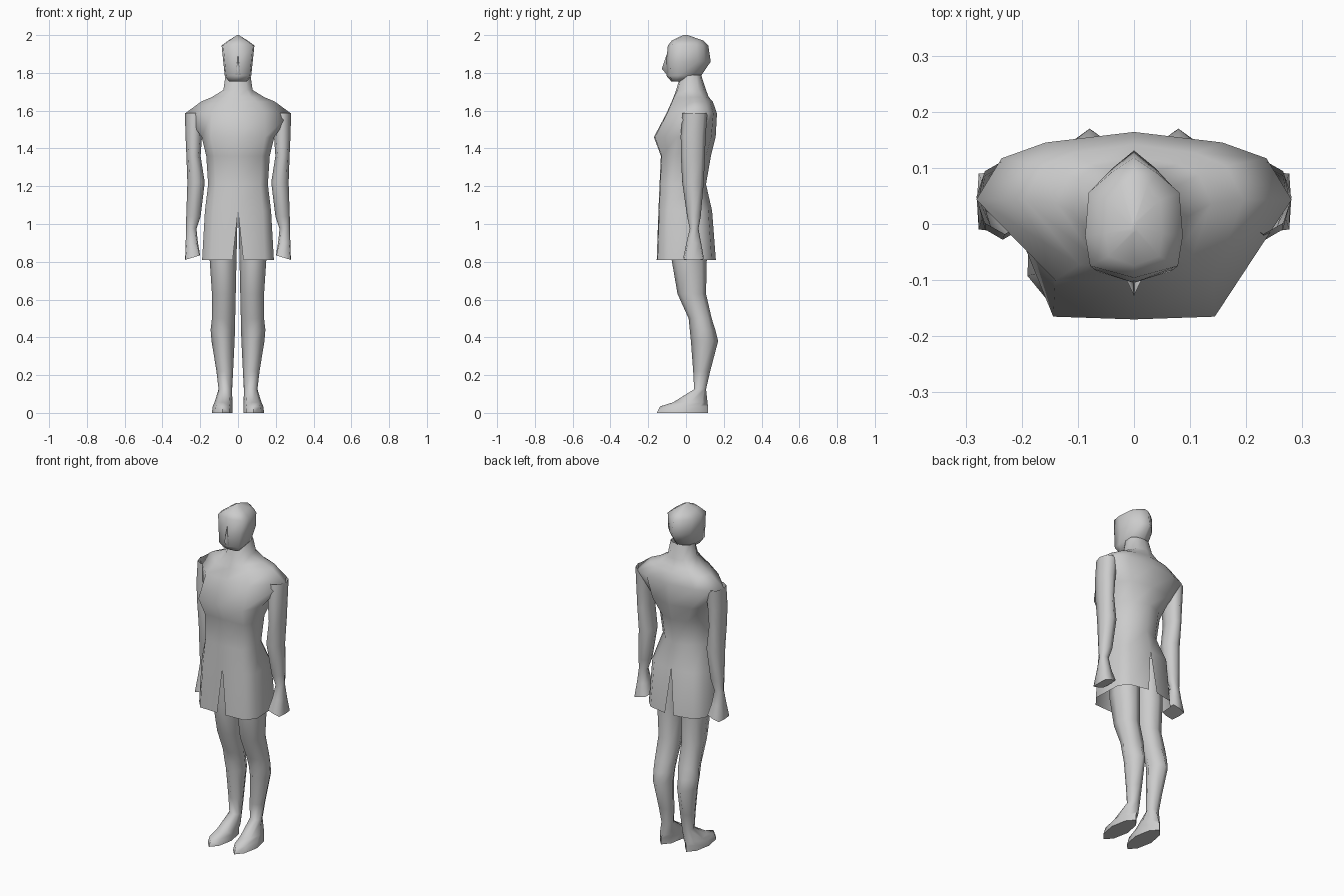
import bpy, bmesh, math
from mathutils import Vector

cube = bpy.data.objects.get("Cube")
if cube:
    bpy.data.objects.remove(cube, do_unlink=True)

grey = bpy.data.materials.new("plain_grey")
grey.use_nodes = True
grey.diffuse_color = (0.6, 0.6, 0.6, 1)
grey.node_tree.nodes["Principled BSDF"].inputs["Base Color"].default_value = (0.6, 0.6, 0.6, 1)

# Half cross-sections in unit size: front corner, side, side back, back corner
SKIRT = [(0.75, -0.97), (1, -0.6), (0.96, 0.55), (0.72, 0.86)]
WAIST = [(0.75, -0.97), (1, -0.45), (0.86, 0.32), (0.5, 0.8)]
CHEST = [(0.75, -0.97), (1, -0.25), (0.93, 0.5), (0.66, 0.86)]
YOKE = [(0.5, -0.97), (1, 0.1), (0.84, 0.65), (0.56, 0.86)]
NECK = [(0.6, -0.9), (1, -0.3), (0.95, 0.5), (0.6, 0.86)]
HEAD = [(0.9, -0.8), (1, -0.3), (0.93, 0.42), (0.48, 0.74)]


def finish(name, bm, angle=75):
    """Turn a bmesh into a smooth-shaded object."""
    bmesh.ops.recalc_face_normals(bm, faces=bm.faces[:])
    mesh = bpy.data.meshes.new(name)
    bm.to_mesh(mesh)
    bm.free()
    mesh.materials.append(grey)
    obj = bpy.data.objects.new(name, mesh)
    bpy.context.collection.objects.link(obj)
    bpy.ops.object.select_all(action='DESELECT')
    obj.select_set(True)
    bpy.context.view_layer.objects.active = obj
    bpy.ops.object.shade_smooth_by_angle(angle=math.radians(angle))


def loft(rings, cap_low=True, cap_high=True):
    """Skin a stack of closed rings, lowest first."""
    bm = bmesh.new()
    loops = [[bm.verts.new(p) for p in ring] for ring in rings]
    for low, high in zip(loops, loops[1:]):
        n = len(low)
        for i in range(n):
            j = (i + 1) % n
            bm.faces.new((low[i], low[j], high[j], high[i]))
    if cap_low:
        bm.faces.new(loops[0][::-1])
    if cap_high:
        bm.faces.new(loops[-1])
    return bm


def body_ring(z, width, front, back, section):
    """Symmetric ring scaled from a half cross-section."""
    mid, half = (front + back) / 2, (back - front) / 2
    right = [(u * width, mid + v * half) for u, v in section]
    left = [(-x, y) for x, y in reversed(right)]
    return [Vector((x, y, z)) for x, y in [(0, front)] + right + [(0, back)] + left]


def limb_ring(side, z, x0, x1, y0, y1, corner=0.72, tilt=0):
    """Eight-sided ring fitted in a box, mirrored by side."""
    cx, cy, rx, ry = (x0 + x1) / 2, (y0 + y1) / 2, (x1 - x0) / 2, (y1 - y0) / 2
    unit = [(1, 0), (corner, corner), (0, 1), (-corner, corner),
            (-1, 0), (-corner, -corner), (0, -1), (corner, -corner)]
    return [Vector((side * (cx + u * rx), cy + v * ry, z - u * tilt)) for u, v in unit]


# Tunic with sloping shoulders and neck, open at the hem
tunic = loft([body_ring(*r) for r in (
    (0.81, 0.190, -0.155, 0.158, SKIRT),
    (1.07, 0.175, -0.146, 0.138, SKIRT),
    (1.21, 0.158, -0.140, 0.106, WAIST),
    (1.36, 0.168, -0.133, 0.132, WAIST),
    (1.46, 0.192, -0.170, 0.157, CHEST),
    (1.585, 0.281, -0.104, 0.164, YOKE),
    (1.648, 0.195, -0.076, 0.142, YOKE),
    (1.672, 0.138, -0.066, 0.120, YOKE),
    (1.71, 0.077, -0.052, 0.106, NECK),
    (1.79, 0.066, -0.028, 0.080, NECK),
)], cap_low=False, cap_high=False)
# Slits in the middle of the front and back of the skirt
seams = [e for e in tunic.edges
         if all(abs(v.co.x) < 1e-4 and v.co.z < 1.1 for v in e.verts)]
bmesh.ops.split_edges(tunic, edges=seams)
for v in tunic.verts:
    if abs(v.co.x) < 1e-4 and v.co.z < 0.9:
        v.co.x = math.copysign(0.028, v.link_faces[0].calc_center_median().x)
finish("tunic", tunic)

# Head
finish("head", loft([body_ring(*r, HEAD) for r in (
    (1.755, 0.048, -0.078, -0.020),
    (1.785, 0.070, -0.104, 0.080),
    (1.860, 0.078, -0.105, 0.131),
    (1.945, 0.087, -0.096, 0.118),
    (1.972, 0.050, -0.074, 0.090),
    (2.000, 0.004, -0.015, 0.008),
)]))

# Nose
nose = bmesh.new()
tip, bridge, left, right = [nose.verts.new(p) for p in (
    (0, -0.128, 1.822), (0, -0.098, 1.91), (0.014, -0.098, 1.785), (-0.014, -0.098, 1.785))]
for tri in ((tip, bridge, left), (tip, right, bridge), (tip, left, right)):
    nose.faces.new(tri)
finish("nose", nose, 120)

for side, label in ((1, "left"), (-1, "right")):
    # Arm hanging under the shoulder, ending in a flared hand
    finish(label + "_arm", loft([limb_ring(side, *r) for r in (
        (0.822, 0.200, 0.280, -0.014, 0.094, 0.92, 0.012),
        (0.90, 0.212, 0.277, 0.002, 0.080, 0.8),
        (0.975, 0.220, 0.275, 0.020, 0.066),
        (1.04, 0.198, 0.274, 0.006, 0.078),
        (1.22, 0.176, 0.268, -0.020, 0.094),
        (1.36, 0.198, 0.273, -0.027, 0.100),
        (1.47, 0.190, 0.278, -0.028, 0.104),
        (1.588, 0.180, 0.281, -0.018, 0.114, 0.7),
    )], cap_high=False))
    # Leg flowing into the foot
    finish(label + "_leg", loft([limb_ring(side, *r) for r in (
        (0.0, 0.028, 0.138, -0.155, 0.116, 0.68),
        (0.034, 0.030, 0.134, -0.138, 0.116, 0.68),
        (0.056, 0.030, 0.124, -0.068, 0.114, 0.70),
        (0.125, 0.031, 0.103, 0.043, 0.106),
        (0.22, 0.026, 0.114, 0.038, 0.128, 0.68),
        (0.38, 0.018, 0.140, 0.026, 0.170, 0.62),
        (0.44, 0.016, 0.145, 0.020, 0.155, 0.64),
        (0.50, 0.015, 0.138, 0.014, 0.136),
        (0.63, 0.012, 0.138, -0.045, 0.106),
        (0.81, 0.008, 0.150, -0.076, 0.110),
        (1.06, 0.002, 0.150, -0.085, 0.105),
    )], cap_high=False))
